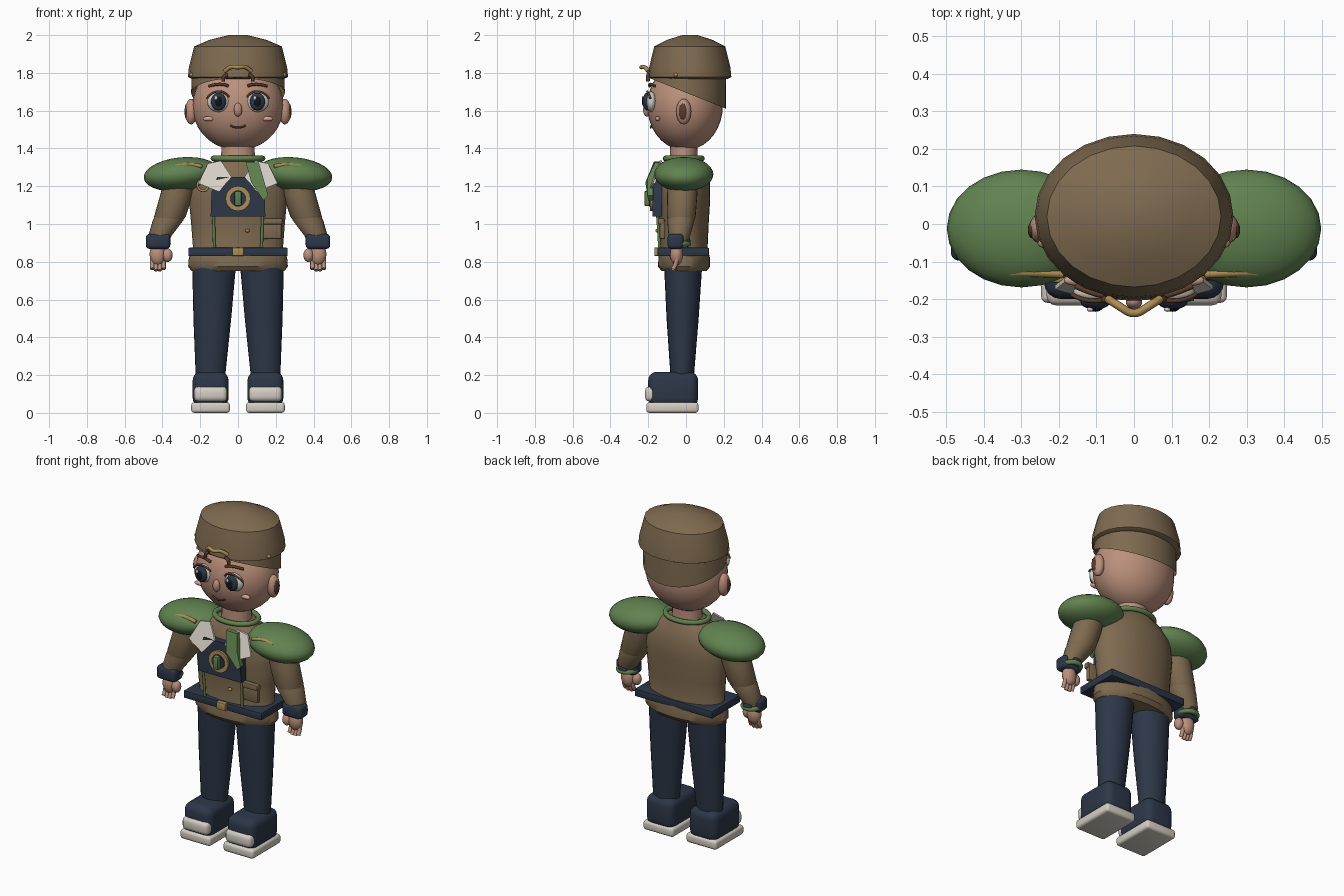
import bpy, bmesh
from math import sin, cos, pi, radians
from mathutils import Matrix, Vector

if "Cube" in bpy.data.objects:
    bpy.data.objects.remove(bpy.data.objects["Cube"], do_unlink=True)


def material(name, r, g, b):
    m = bpy.data.materials.new(name)
    m.use_nodes = True
    m.diffuse_color = (r, g, b, 1)
    bsdf = m.node_tree.nodes["Principled BSDF"]
    bsdf.inputs["Base Color"].default_value = (r, g, b, 1)
    bsdf.inputs["Roughness"].default_value = 0.8
    return m


BROWN = material("khaki brown", .21, .145, .08)
GREEN = material("moss green", .12, .225, .08)
NAVY = material("dark navy", .026, .038, .065)
SKIN = material("skin", .50, .28, .20)
WHITE = material("off white", .66, .62, .55)
GOLD = material("dull gold", .42, .27, .09)
HAIR = material("dark brown", .10, .045, .025)
BLACK = material("near black", .006, .007, .01)
BLUSH = material("blush", .68, .36, .27)


def finish(ob, mat, angle=40):
    ob.data.materials.append(mat)
    bpy.ops.object.select_all(action='DESELECT')
    ob.select_set(True)
    bpy.context.view_layer.objects.active = ob
    if ob.type == 'CURVE':
        bpy.ops.object.convert(target='MESH')
        ob = bpy.context.object
    bpy.ops.object.shade_smooth_by_angle(angle=radians(angle))
    return ob


def from_bmesh(name, bm, mat, angle=40):
    bmesh.ops.recalc_face_normals(bm, faces=bm.faces)
    me = bpy.data.meshes.new(name)
    bm.to_mesh(me)
    bm.free()
    ob = bpy.data.objects.new(name, me)
    bpy.context.collection.objects.link(ob)
    return finish(ob, mat, angle)


def ball(name, mat, centre, radii, tilt=0, seg=20):
    """Ellipsoid, tilted about the front-back axis."""
    bm = bmesh.new()
    bmesh.ops.create_uvsphere(bm, u_segments=seg, v_segments=seg // 2 + 2, radius=1)
    mtx = Matrix.Translation(centre) @ Matrix.Rotation(tilt, 4, 'Y') @ Matrix.Diagonal((*radii, 1))
    bm.transform(mtx)
    return from_bmesh(name, bm, mat, 60)


def box(name, mat, centre, size, bevel=.01, segs=3):
    bm = bmesh.new()
    bmesh.ops.create_cube(bm, size=1)
    bm.transform(Matrix.Translation(centre) @ Matrix.Diagonal((*size, 1)))
    bmesh.ops.bevel(bm, geom=bm.edges[:], offset=bevel, segments=segs, profile=.5, affect='EDGES')
    return from_bmesh(name, bm, mat)


def loft(name, mat, rings, n=24, cut=None):
    """Skin of level ellipses, each given as x, y, z, rx, ry."""
    bm = bmesh.new()
    loops = [[bm.verts.new((x + rx * cos(2 * pi * i / n), y + ry * sin(2 * pi * i / n), z))
              for i in range(n)] for x, y, z, rx, ry in rings]
    for a, b in zip(loops, loops[1:]):
        for i in range(n):
            j = (i + 1) % n
            bm.faces.new((a[i], a[j], b[j], b[i]))
    bm.faces.new(loops[0])
    bm.faces.new(loops[-1])
    if cut:
        bmesh.ops.bisect_plane(bm, geom=bm.verts[:] + bm.edges[:] + bm.faces[:],
                               plane_co=cut[0], plane_no=cut[1], clear_inner=True)
    return from_bmesh(name, bm, mat)


def tube(name, mat, points, radius, closed=False):
    cu = bpy.data.curves.new(name, 'CURVE')
    cu.dimensions = '3D'
    cu.bevel_depth, cu.bevel_resolution, cu.resolution_u = radius, 2, 6
    cu.use_fill_caps = True
    sp = cu.splines.new('NURBS')
    sp.points.add(len(points) - 1)
    for p, co in zip(sp.points, points):
        p.co = (*co, 1)
    sp.use_endpoint_u, sp.use_cyclic_u, sp.order_u = not closed, closed, 3
    ob = bpy.data.objects.new(name, cu)
    bpy.context.collection.objects.link(ob)
    return finish(ob, mat, 60)


def plate(name, mat, points, depth):
    """Flat outline given thickness towards the back."""
    bm = bmesh.new()
    face = bm.faces.new([bm.verts.new(p) for p in points])
    out = bmesh.ops.extrude_face_region(bm, geom=[face])
    bmesh.ops.translate(bm, vec=(0, depth, 0),
                        verts=[v for v in out["geom"] if isinstance(v, bmesh.types.BMVert)])
    return from_bmesh(name, bm, mat, 25)


def disc(name, mat, centre, radius, depth, n=24):
    x, y, z = centre
    return plate(name, mat, [(x + radius * cos(2 * pi * i / n), y, z + radius * sin(2 * pi * i / n))
                             for i in range(n)], depth)


def ring(name, mat, centre, rx, ry, radius, level=True):
    c = Vector(centre)
    pts = []
    for i in range(12):
        a, b = rx * cos(pi * i / 6), ry * sin(pi * i / 6)
        pts.append(c + Vector((a, b, 0) if level else (a, 0, b)))
    return tube(name, mat, pts, radius, True)


# Head, neck and cap
ball("head", SKIN, (0, -.005, 1.625), (.242, .2, .235), seg=32)
loft("neck", SKIN, [(0, -.012, 1.28, .09, .075), (0, -.012, 1.43, .088, .072)])
loft("cap_band", BROWN, [(0, .006, 1.55, .243, .207), (0, .006, 1.7, .248, .207), (0, .01, 1.79, .245, .2)],
     32, ((0, 0, 1.695), (0, .4, 1)))
loft("cap_crown", BROWN, [(0, .02, 1.768, .245, .2), (0, .02, 1.778, .265, .22), (0, .02, 1.83, .26, .215),
                          (0, .02, 1.94, .232, .188), (0, .02, 1.975, .15, .12), (0, .02, 2, .05, .04)], 24)
tube("cap_badge", GOLD, [(-.07, -.2, 1.808), (-.045, -.215, 1.835), (0, -.245, 1.828),
                         (.045, -.215, 1.835), (.07, -.2, 1.808)], .011)

# Face
ball("nose", SKIN, (0, -.207, 1.605), (.022, .02, .036))
tube("mouth", HAIR, [(-.04, -.182, 1.522), (-.02, -.187, 1.51), (.02, -.187, 1.51), (.04, -.182, 1.522)], .005)
for s, side in ((-1, "right"), (1, "left")):
    x = .103 * s
    ball(side + "_eye_white", WHITE, (x, -.184, 1.647), (.06, .03, .054))
    ball(side + "_iris", NAVY, (x, -.207, 1.648), (.04, .021, .047))
    ball(side + "_pupil", BLACK, (x, -.217, 1.648), (.022, .017, .03))
    ball(side + "_eye_glint", WHITE, (x - .014, -.228, 1.667), (.009, .006, .011), seg=12)
    tube(side + "_eyelash", HAIR, [(x - .062, -.188, 1.665), (x - .035, -.205, 1.702),
                                   (x + .035, -.205, 1.702), (x + .062, -.188, 1.665)], .006)
    tube(side + "_eyebrow", HAIR, [(.05 * s, -.192, 1.73), (.09 * s, -.196, 1.75), (.155 * s, -.165, 1.73)], .008)
    tube(side + "_hair_tuft", HAIR, [(.055 * s, -.2, 1.79), (.082 * s, -.205, 1.785), (.078 * s, -.2, 1.755)], .01)
    ball(side + "_cheek", BLUSH, (.155 * s, -.15, 1.557), (.032, .014, .013))
    ball(side + "_ear", SKIN, (.248 * s, -.012, 1.595), (.032, .04, .068))
    ball(side + "_ear_hollow", HAIR, (.272 * s, -.016, 1.595), (.011, .022, .042))
    ball(side + "_cap_stud", GOLD, (.235 * s, -.052, 1.79), (.022, .013, .013), seg=12)

# Jacket
loft("jacket", BROWN, [(0, -.01, z, rx, ry) for z, rx, ry in (
    (.75, .245, .118), (.775, .264, .138), (.825, .26, .136), (.87, .238, .124), (1, .248, .13),
    (1.13, .26, .138), (1.23, .245, .136), (1.3, .19, .11), (1.345, .1, .085))], 32)
ring("neck_scarf", GREEN, (0, -.012, 1.347), .135, .1, .015)
box("belt", NAVY, (0, -.014, .852), (.525, .272, .045), .006, 2)
box("belt_buckle", GOLD, (0, -.155, .853), (.06, .025, .045), .005, 2)
box("pocket", BROWN, (.18, -.125, .97), (.1, .03, .1), .008, 2)
box("pocket_flap", BROWN, (.18, -.132, 1.015), (.11, .035, .035), .008, 2)
ball("jacket_button", GOLD, (.05, -.15, .965), (.012, .012, .01), seg=12)
for s, side in ((-1, "right"), (1, "left")):
    tube(side + "_strap", GREEN, [(.13 * s, -.152, 1.06), (.128 * s, -.145, .97), (.125 * s, -.14, .875)], .008)

# Chest bib with medallion, collar flaps and scarf tail
plate("chest_bib", NAVY, [(-.145, -.178, 1.04), (.145, -.178, 1.04), (.14, -.178, 1.17),
                          (.11, -.175, 1.25), (-.11, -.175, 1.25), (-.14, -.178, 1.17)], .05)
disc("medallion", GOLD, (0, -.19, 1.135), .066, .02)
disc("medallion_centre", NAVY, (0, -.195, 1.135), .043, .02)
box("medallion_bar", GREEN, (0, -.203, 1.135), (.035, .034, .08), .008, 2)
ring("chest_ring", GOLD, (-.185, -.15, 1.205), .03, .03, .007, False)
for s, side in ((-1, "right"), (1, "left")):
    plate(side + "_collar_flap", WHITE, [(s * x, y, z) for x, y, z in (
        (.16, -.135, 1.32), (.09, -.14, 1.335), (.035, -.175, 1.25), (.1, -.205, 1.17), (.21, -.175, 1.215))], .012)
plate("scarf_tail", GREEN, [(.04, -.17, 1.33), (.11, -.165, 1.325), (.135, -.205, 1.24),
                            (.16, -.205, 1.15), (.135, -.2, 1.125), (.07, -.215, 1.22)], .03)

for s, side in ((-1, "right"), (1, "left")):
    # Shoulder pads
    ball(side + "_shoulder_pad", GREEN, (.3 * s, -.012, 1.263), (.2, .157, .09), .1 * s, 24)
    tube(side + "_shoulder_braid", GOLD, [(.33 * s, -.13, 1.305), (.27 * s, -.128, 1.322), (.19 * s, -.134, 1.305)], .011)

    # Arms
    loft(side + "_upper_arm", BROWN, [(.3 * s, -.015, 1.27, .08, .08), (.327 * s, -.02, 1.15, .086, .08),
                                      (.36 * s, -.025, 1.04, .084, .076), (.37 * s, -.027, 1.0, .06, .06)])
    loft(side + "_forearm", BROWN, [(.355 * s, -.025, 1.07, .07, .065), (.37 * s, -.027, 1.02, .081, .072),
                                    (.412 * s, -.035, .94, .062, .058), (.42 * s, -.04, .9, .05, .05)])
    box(side + "_cuff", NAVY, (.423 * s, -.055, .908), (.13, .085, .08), .02)
    ring(side + "_wrist_band", GREEN, (.42 * s, -.035, .895), .052, .05, .014)
    ball(side + "_cuff_stud", NAVY, (.42 * s, .008, .905), (.03, .016, .026))

    # Hands
    ball(side + "_palm", SKIN, (.425 * s, -.05, .84), (.043, .034, .06))
    ball(side + "_thumb", SKIN, (.373 * s, -.06, .835), (.027, .027, .036))
    for i in range(4):
        x = (.394 + .02 * i) * s
        tip = .75 + .008 * abs(i - 1.5)
        tube(f"{side}_finger_{i + 1}", SKIN, [(x, -.048, .82), (x, -.052, .785), (x, -.068, tip)], .0115)

    # Legs and shoes
    loft(side + "_leg", NAVY, [(.145 * s, -.02, .15, .078, .06), (.145 * s, -.02, .22, .08, .064),
                               (.136 * s, -.018, .5, .1, .085), (.126 * s, -.015, .8, .117, .102)])
    box(side + "_shoe", NAVY, (.145 * s, -.068, .125), (.19, .264, .185), .045, 4)
    box(side + "_toe_cap", WHITE, (.145 * s, -.185, .1), (.176, .064, .08), .025)
    box(side + "_sole", WHITE, (.145 * s, -.072, .028), (.205, .276, .056), .016)

# Small tag on the trouser side
box("trouser_tag", GREEN, (.22, -.025, .31), (.012, .012, .05), .002, 1)
